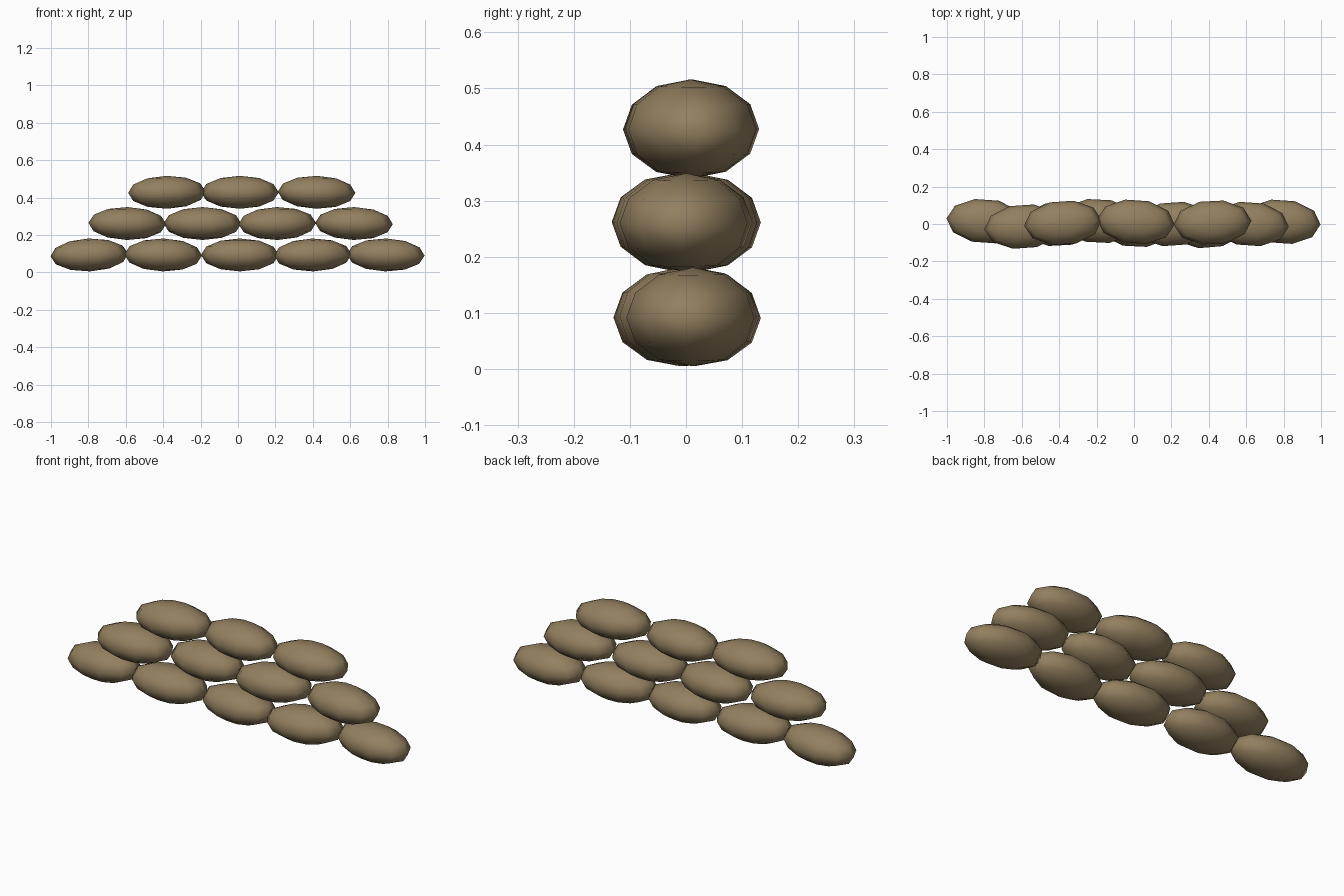
import bpy, bmesh, math
from mathutils import Matrix

if "Cube" in bpy.data.objects:
    bpy.data.objects.remove(bpy.data.objects["Cube"])

burlap = bpy.data.materials.new("burlap_tan")
burlap.diffuse_color = (0.29, 0.215, 0.115, 1)
burlap.use_nodes = True
burlap.node_tree.nodes["Principled BSDF"].inputs["Base Color"].default_value = burlap.diffuse_color


def sandbag(name, x, y, z, yaw, pitch):
    """One low-poly, squashed ball lying along x."""
    bm = bmesh.new()
    bmesh.ops.create_uvsphere(bm, u_segments=10, v_segments=6, radius=1)
    bmesh.ops.rotate(bm, verts=bm.verts, matrix=Matrix.Rotation(math.radians(18), 3, 'Z'))
    bmesh.ops.scale(bm, verts=bm.verts, vec=(0.208, 0.12, 0.088))
    mesh = bpy.data.meshes.new(name)
    bm.to_mesh(mesh)
    bm.free()
    mesh.materials.append(burlap)
    for p in mesh.polygons:
        p.use_smooth = True
    ob = bpy.data.objects.new(name, mesh)
    ob.location = (x, y, z)
    ob.rotation_euler = (0, math.radians(pitch), math.radians(yaw))
    bpy.context.collection.objects.link(ob)


# rows from the ground up: height, then (x, y, yaw, pitch) of each bag
rows = [
    ("bottom", 0.093, [(-0.795, 0.015, -4, -2), (-0.4, 0.0, 3, 1), (0.01, -0.005, -3, 0),
                       (0.4, -0.01, 5, -1), (0.79, 0.012, -4, 1)]),
    ("middle", 0.261, [(-0.592, -0.014, 4, 1), (-0.19, 0.016, -3, 0),
                       (0.21, 0.0, 4, -1), (0.62, 0.0, -4, 1)]),
    ("top", 0.428, [(-0.38, 0.006, 4, -1), (0.01, 0.012, -4, 0), (0.42, 0.008, 3, 1)]),
]
for label, z, bags in rows:
    for i, (x, y, yaw, pitch) in enumerate(bags):
        sandbag(f"{label}_sandbag_{i + 1}", x, y, z, yaw, pitch)
